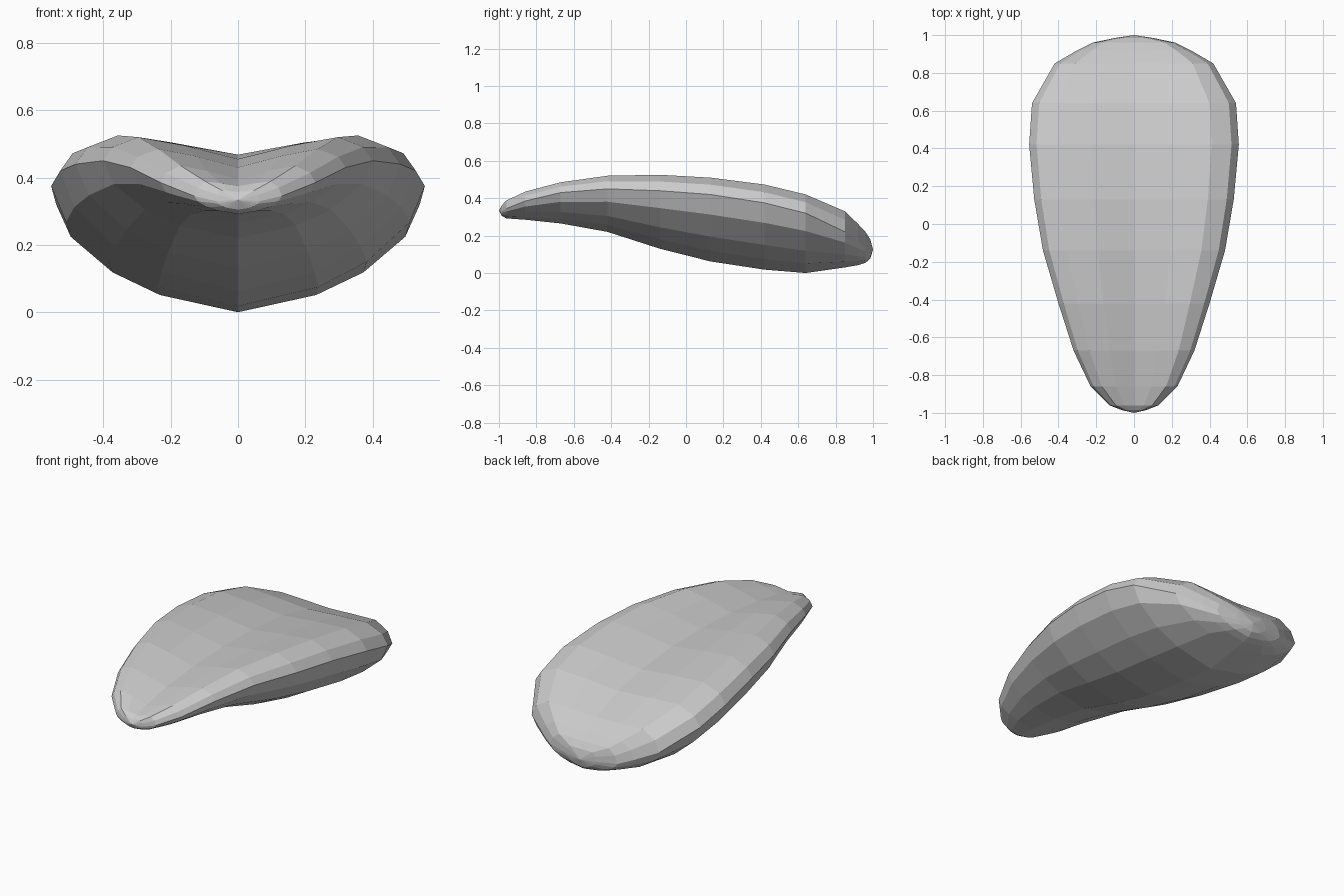
import bpy, bmesh

# Stations along the shell: y, half width, valley z, crest z, side edge z, keel z
STATIONS = [
    (-0.985, 0.065, 0.357, 0.362, 0.330, 0.305),
    (-0.96, 0.130, 0.375, 0.388, 0.345, 0.292),
    (-0.86, 0.230, 0.395, 0.435, 0.385, 0.285),
    (-0.67, 0.320, 0.430, 0.485, 0.430, 0.265),
    (-0.42, 0.400, 0.455, 0.520, 0.450, 0.220),
    (-0.14, 0.482, 0.468, 0.525, 0.440, 0.130),
    (0.13, 0.528, 0.465, 0.510, 0.420, 0.062),
    (0.42, 0.555, 0.438, 0.473, 0.375, 0.018),
    (0.64, 0.540, 0.395, 0.420, 0.320, 0.000),
    (0.85, 0.420, 0.318, 0.330, 0.220, 0.030),
    (0.92, 0.300, 0.255, 0.262, 0.170, 0.042),
    (0.96, 0.220, 0.216, 0.219, 0.140, 0.055),
    (0.985, 0.100, 0.180, 0.180, 0.130, 0.076),
]
FRONT_TIP, REAR_TIP = (0, -1.0, 0.333), (0, 1.0, 0.125)


def half_section(w, valley, crest, edge, keel):
    """Right half of the cross-section, deck centre round to the keel."""
    up, down = crest - edge, edge - keel
    return [(0, valley),
            (0.40 * w, valley + 0.62 * (crest - valley)),
            (0.74 * w, crest),
            (0.93 * w, edge + 0.58 * up),
            (w, edge),
            (0.92 * w, keel + 0.70 * down),
            (0.69 * w, keel + 0.37 * down),
            (0.43 * w, keel + 0.16 * down),
            (0, keel)]


# Dished shell: loft the mirrored sections and close both ends
bm = bmesh.new()
rings = []
for y, *params in STATIONS:
    half = half_section(*params)
    full = half + [(-x, z) for x, z in reversed(half[1:-1])]
    rings.append([bm.verts.new((x, y, z)) for x, z in full])

n = len(rings[0])
for a, b in zip(rings, rings[1:]):
    for i in range(n):
        j = (i + 1) % n
        bm.faces.new((a[i], a[j], b[j], b[i]))
for ring, tip in ((rings[0], FRONT_TIP), (rings[-1], REAR_TIP)):
    t = bm.verts.new(tip)
    for i in range(n):
        bm.faces.new((ring[i], ring[(i + 1) % n], t))

bmesh.ops.recalc_face_normals(bm, faces=bm.faces)
mesh = bpy.data.meshes.new("dished_shell")
bm.to_mesh(mesh)
bm.free()
shell = bpy.data.objects.new("dished_shell", mesh)
bpy.context.collection.objects.link(shell)
